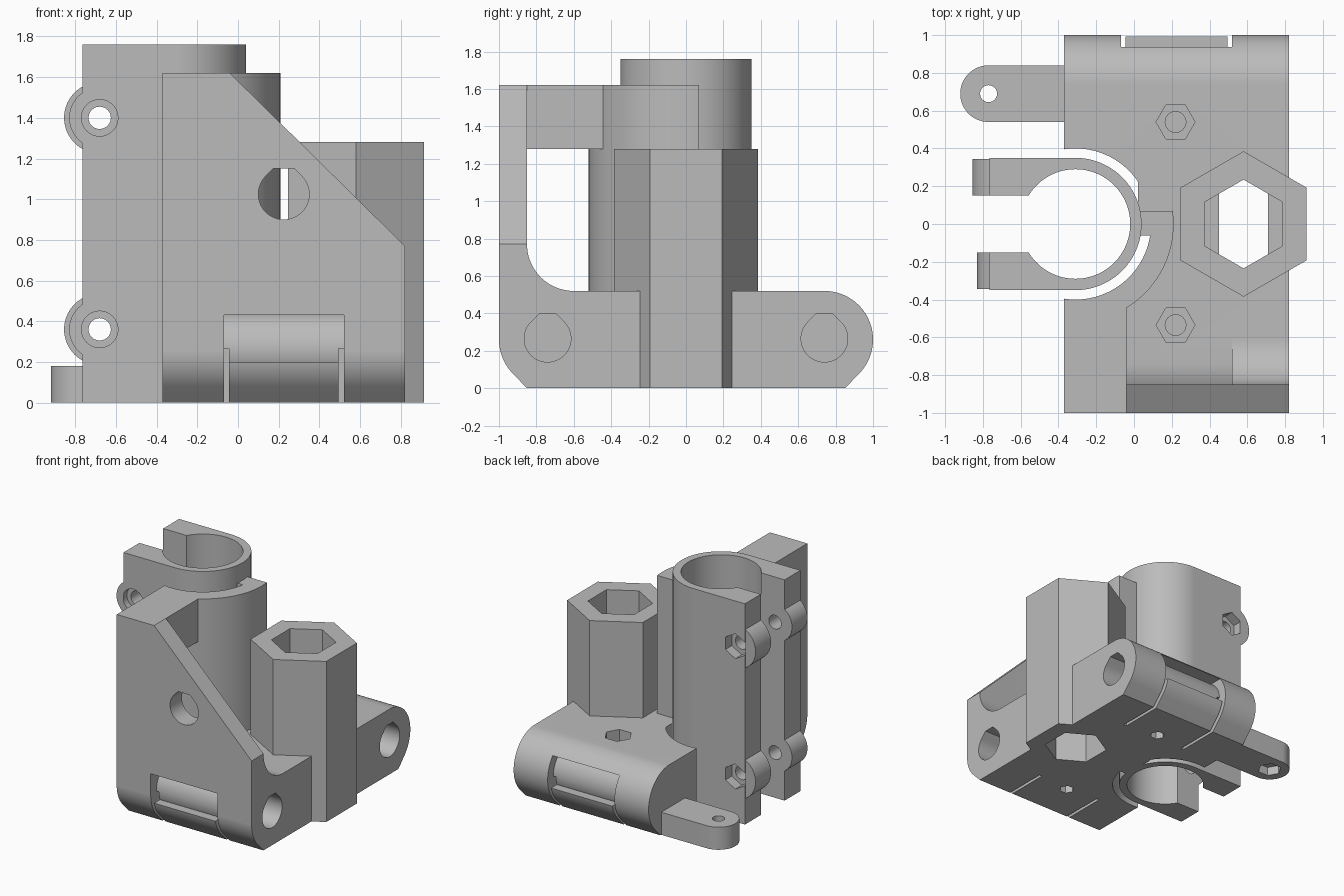
import bpy, bmesh, math
from mathutils import Vector

cube = bpy.data.objects.get("Cube")
if cube:
    bpy.data.objects.remove(cube, do_unlink=True)

grey = bpy.data.materials.new("plain grey")
grey.use_nodes = True
COLOUR = (0.5, 0.5, 0.5, 1)
grey.diffuse_color = COLOUR
grey.node_tree.nodes["Principled BSDF"].inputs["Base Color"].default_value = COLOUR


def arc(cx, cy, r, a0=0, a1=360, n=64):
    """Points on an arc; a full turn leaves out the repeated last point."""
    full = a1 - a0 == 360
    steps = n if full else n - 1
    angles = [math.radians(a0 + (a1 - a0) * i / steps) for i in range(n)]
    return [(cx + r * math.cos(a), cy + r * math.sin(a)) for a in angles]


def rect(x0, x1, y0, y1):
    return [(x0, y0), (x1, y0), (x1, y1), (x0, y1)]


def hexagon(cx, cy, r, turn=0):
    return arc(cx, cy, r, turn, turn + 360, 6)


def teardrop(cx, cy, r, h):
    """Round hole with a roof cut flat at height h."""
    half = r * math.sqrt(2) - h
    return arc(cx, cy, r, 135, 405, 40) + [(cx + half, cy + h), (cx - half, cy + h)]


def prism(name, outline, axis, lo, hi):
    """Extrude an outline along an axis from lo to hi."""
    place = {"x": lambda p, d: Vector((d, p[0], p[1])),
             "y": lambda p, d: Vector((p[0], d, p[1])),
             "z": lambda p, d: Vector((p[0], p[1], d))}[axis]
    bm = bmesh.new()
    face = bm.faces.new([bm.verts.new(place(p, lo)) for p in outline])
    ext = bmesh.ops.extrude_face_region(bm, geom=[face])
    verts = [g for g in ext["geom"] if isinstance(g, bmesh.types.BMVert)]
    bmesh.ops.translate(bm, verts=verts, vec=place((0, 0), hi - lo))
    bmesh.ops.recalc_face_normals(bm, faces=bm.faces)
    mesh = bpy.data.meshes.new(name)
    bm.to_mesh(mesh)
    bm.free()
    mesh.materials.append(grey)
    obj = bpy.data.objects.new(name, mesh)
    bpy.context.collection.objects.link(obj)
    return obj


def combine(target, other, op):
    mod = target.modifiers.new(op.lower(), "BOOLEAN")
    mod.operation, mod.solver, mod.object = op, "EXACT", other
    bpy.context.view_layer.objects.active = target
    bpy.ops.object.modifier_apply(modifier=mod.name)
    bpy.data.objects.remove(other, do_unlink=True)


def add(target, *args):
    combine(target, prism("added_part", *args), "UNION")


def cut(target, *args):
    combine(target, prism("cutter", *args), "DIFFERENCE")


LEFT, RIGHT = -0.37, 0.82      # width of the base
ROD_Y, ROD_Z = 0.74, 0.26      # cross rods
BORE_X = -0.31                 # upright bearing
HEX_X = 0.58                   # hexagonal column
WALL_TOP = 1.62

# Base with two rounded rod housings
front = arc(-ROD_Y, ROD_Z, 0.26, 90, 224, 32) + [(-0.85, 0)]
back = [(-y, z) for y, z in reversed(front)]
body = prism("rod_bracket", front + back, "x", LEFT, RIGHT)

# Front wall with a sloping edge, its corner fillet and the round window
wall = [(LEFT, 0.25), (RIGHT, 0.25), (RIGHT, 0.77), (-0.04, WALL_TOP), (LEFT, WALL_TOP)]
add(body, wall, "y", -1, -0.85)
fillet = arc(-0.6, 0.77, 0.25, 180, 270, 24) + [(-0.6, 0.4), (-0.9, 0.4), (-0.9, 0.77)]
add(body, fillet, "x", 0.52, RIGHT)
cut(body, teardrop(0.225, 1.025, 0.125, 0.125), "y", -1.1, -0.8)

# Quarter shell round the bearing, tied to the wall by a bridge
shell = prism("shell", arc(BORE_X, 0, 0.52, n=96), "z", 0, WALL_TOP)
combine(shell, prism("limit", rect(LEFT, 0.4, -0.6, 0.07), "z", -0.1, 1.8), "INTERSECT")
combine(body, shell, "UNION")
add(body, rect(LEFT, -0.04, -0.95, -0.3), "z", 1.28, WALL_TOP)

# Hexagonal column
add(body, hexagon(HEX_X, 0, 0.385, 30), "z", 0, 1.28)

# Clearance round the sleeve, leaving a narrow web
gap = prism("gap", arc(BORE_X, 0, 0.4, n=96), "z", -0.1, 1.9)
cut(gap, rect(0.02, 0.3, -0.06, 0.5), "z", -0.2, 2)
combine(body, gap, "DIFFERENCE")

# Hexagonal bore, with two ledges inside it
bore = prism("hex_bore", hexagon(HEX_X, 0, 0.235, 30), "z", -0.1, 1.4)
for side in (-1, 1):
    x0, x1 = sorted((HEX_X + side * 0.13, HEX_X + side * 0.3))
    cut(bore, rect(x0, x1, -0.3, 0.3), "z", 0.26, 0.3)
combine(body, bore, "DIFFERENCE")

# Rod holes, outer windows and flexing slits, front and back
for side in (-1, 1):
    y = side * ROD_Y
    cut(body, teardrop(y, ROD_Z + 0.005, 0.125, 0.135), "x", -0.2, 0.9)
    y0, y1 = sorted((y, side * 1.1))
    window = prism("window", rect(y0, y1, 0.2, 0.43), "x", -0.07, 0.52)
    cut(window, arc(y, ROD_Z, 0.19), "x", -0.2, 0.6)
    combine(body, window, "DIFFERENCE")
    y0, y1 = sorted((side * 0.5, side * 1.1))
    for x in (-0.07, 0.495):
        cut(body, rect(y0, y1, -0.1, 0.265), "x", x, x + 0.025)

# Screw holes in the base: nut pocket, shaft and a thin layer between
for y in (-0.535, 0.54):
    cut(body, hexagon(0.22, y, 0.103), "z", 0.42, 0.6)
    cut(body, arc(0.22, y, 0.055, n=24), "z", 0.32, 0.45)
    cut(body, hexagon(0.22, y, 0.055), "z", -0.1, 0.3)

# Rounded side tab with a screw hole and a nut pocket beneath
tab = arc(-0.77, 0.69, 0.15, 90, 270, 32) + [(-0.3, 0.54), (-0.3, 0.84)]
add(body, tab, "z", 0, 0.18)
cut(body, arc(-0.77, 0.69, 0.045, n=24), "z", -0.1, 0.3)
cut(body, hexagon(-0.77, 0.69, 0.09), "z", -0.1, 0.07)

# Split bearing sleeve with clamping flanges
outer = arc(BORE_X, 0, 0.35, -90, 90, 64) + [(-0.765, 0.35), (-0.765, -0.35)]
sleeve = prism("bearing_sleeve", outer, "z", 0, 1.76)
for z in (0.36, 1.4):
    add(sleeve, arc(-0.68, z, 0.15), "y", -0.345, -0.1)
    add(sleeve, arc(-0.68, z, 0.175), "y", 0.1, 0.345)
cut(sleeve, arc(BORE_X, 0, 0.29, n=96), "z", -0.1, 1.9)
cut(sleeve, rect(-1, BORE_X, -0.15, 0.15), "z", -0.1, 1.9)
for z in (0.36, 1.4):
    cut(sleeve, arc(-0.68, z, 0.055, n=24), "y", -0.5, 0.5)
    cut(sleeve, arc(-0.68, z, 0.09, n=32), "y", -0.5, -0.3)
    cut(sleeve, hexagon(-0.68, z, 0.1, 30), "y", 0.27, 0.5)
combine(body, sleeve, "UNION")

# Smooth curves, sharp corners
bpy.ops.object.select_all(action="DESELECT")
body.select_set(True)
bpy.context.view_layer.objects.active = body
bpy.ops.object.shade_smooth_by_angle(angle=math.radians(30))
